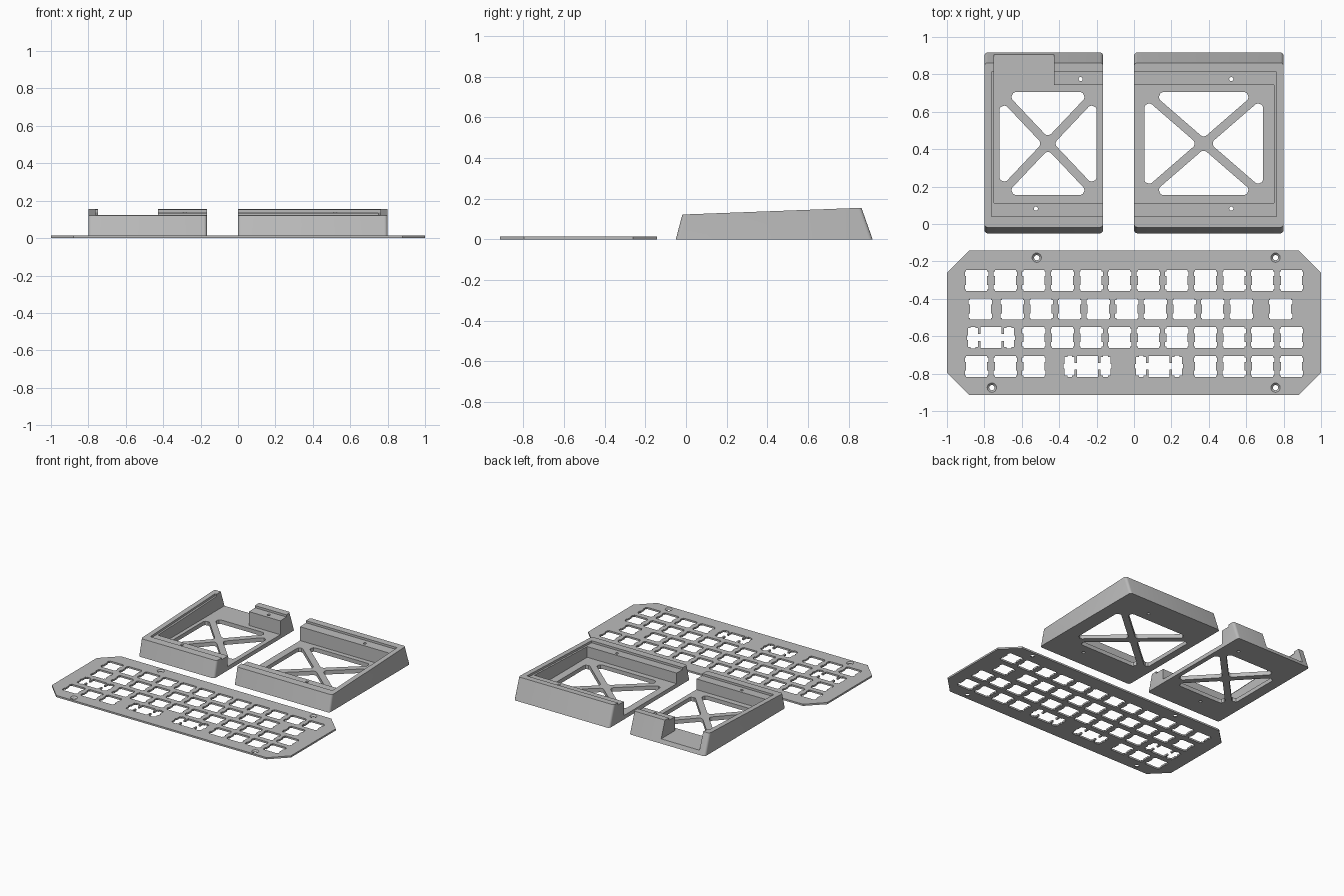
import bpy, bmesh, math
from mathutils import Vector

if "Cube" in bpy.data.objects:
    bpy.data.objects.remove(bpy.data.objects["Cube"])

grey = bpy.data.materials.new("light_grey")
grey.use_nodes = True
GREY = (0.5, 0.5, 0.5, 1)
grey.diffuse_color = GREY
grey.node_tree.nodes["Principled BSDF"].inputs["Base Color"].default_value = GREY


def finish(name, bm):
    bmesh.ops.recalc_face_normals(bm, faces=bm.faces)
    mesh = bpy.data.meshes.new(name)
    bm.to_mesh(mesh)
    bm.free()
    mesh.materials.append(grey)
    obj = bpy.data.objects.new(name, mesh)
    bpy.context.collection.objects.link(obj)
    return obj


def prism(name, outlines, lo, hi, axis="z", corner=0):
    """Extrude 2D outlines along x or z; corner rounds the upright edges of an x prism."""
    bm = bmesh.new()
    for pts in outlines:
        rings = [[bm.verts.new((v, *p) if axis == "x" else (*p, v)) for p in pts] for v in (lo, hi)]
        for ring in rings:
            bm.faces.new(ring)
        for i in range(len(pts)):
            j = (i + 1) % len(pts)
            bm.faces.new((rings[0][i], rings[0][j], rings[1][j], rings[1][i]))
    if corner:
        edges = [e for e in bm.edges if abs(e.verts[0].co.z - e.verts[1].co.z) > 0.08]
        bmesh.ops.bevel(bm, geom=edges, offset=corner, segments=4, profile=0.5, affect="EDGES")
    return finish(name, bm)


def cut(obj, cutter):
    """Subtract the cutter, bake the result and drop the cutter."""
    cutter.hide_render = True
    mod = obj.modifiers.new("cut", "BOOLEAN")
    mod.operation, mod.solver, mod.object = "DIFFERENCE", "EXACT", cutter
    bpy.context.view_layer.update()
    graph = bpy.context.evaluated_depsgraph_get()
    baked = bpy.data.meshes.new_from_object(obj.evaluated_get(graph))
    obj.modifiers.clear()
    obj.data = baked
    bpy.data.objects.remove(cutter)


def rect(x0, x1, y0, y1):
    return [(x0, y0), (x1, y0), (x1, y1), (x0, y1)]


def circle(x, y, r, n=20):
    return [(x + r * math.cos(math.tau * i / n), y + r * math.sin(math.tau * i / n)) for i in range(n)]


def rounded(points, r, steps=5):
    """Replace each corner of a polygon with an arc."""
    out, n = [], len(points)
    for i in range(n):
        p = Vector(points[i])
        a = (Vector(points[i - 1]) - p).normalized()
        b = (Vector(points[(i + 1) % n]) - p).normalized()
        half = a.angle(b) / 2
        centre = p + (a + b).normalized() * r / math.sin(half)
        ta, tb = (p + d * r / math.tan(half) - centre for d in (a, b))
        for k in range(steps + 1):
            out.append(tuple(centre + ta.lerp(tb, k / steps).normalized() * r))
    return out


def mirrored(quarter, x, y, scale):
    """Complete a quarter outline by mirroring it in both axes."""
    flip = quarter[::-1]
    pts = (quarter + [(-a, b) for a, b in flip] + [(-a, -b) for a, b in quarter]
           + [(a, -b) for a, b in flip])
    return [(x + a * scale, y + b * scale) for a, b in pts]


def smooth(obj):
    bpy.ops.object.select_all(action="DESELECT")
    obj.select_set(True)
    bpy.context.view_layer.objects.active = obj
    bpy.ops.object.shade_smooth_by_angle(angle=math.radians(30))


# Key plate: chamfered sheet with rows of notched key openings
UNIT = 0.1529
MM = UNIT / 19.05
PLATE = 0.013
SINGLE = [(7, 2.9), (7.8, 2.9), (7.8, 6), (7, 6), (7, 7)]
WIDE = [(16, 1.4), (15.2, 1.4), (15.2, 6.3), (13.5, 6.3), (13.5, 7.2), (10.3, 7.2),
        (10.3, 6.3), (8.6, 6.3), (8.6, 2.3), (7, 2.3), (7, 7)]
key_rows = [[1] * 12,
            [1.25] + [1] * 9 + [1.75],
            [2] + [1] * 10,
            [1] * 3 + [2.75, 2.25] + [1] * 4]
openings = []
for row, widths in enumerate(key_rows):
    x = -6 * UNIT
    for w in widths:
        shape = WIDE if w >= 2 else SINGLE
        openings.append(mirrored(shape, x + w * UNIT / 2, -0.302 - row * UNIT, MM))
        x += w * UNIT

plate = prism("key_plate", [[(-1, -0.795), (-0.88, -0.915), (0.88, -0.915), (1, -0.795),
                             (1, -0.26), (0.88, -0.142), (-0.88, -0.142), (-1, -0.26)]], 0, PLATE)
cut(plate, prism("key_cutter", openings, -0.1, 0.1))

# Countersunk screw holes in the plate
screws = [(-0.52, -0.18), (0.757, -0.18), (-0.76, -0.875), (0.757, -0.875)]
cut(plate, prism("screw_cutter", [circle(x, y, 0.014) for x, y in screws], -0.1, 0.1))
bm = bmesh.new()
for x, y in screws:
    cone = bmesh.ops.create_cone(bm, cap_ends=True, segments=20, radius1=0.013, radius2=0.037, depth=0.024)
    bmesh.ops.translate(bm, verts=cone["verts"], vec=(x, y, PLATE))
cut(plate, finish("countersink_cutter", bm))
smooth(plate)

# Case halves: wedge-shaped trays, open on the inner end
FLOOR = 0.03
SIDE = [(-0.05, 0), (0.917, 0), (0.862, 0.155), (-0.018, 0.122)]


def top_z(y):
    return 0.122 + (y + 0.018) * 0.0375


def windows(x0, x1, y0, y1, half_bar=0.023):
    """Four rounded triangles that leave an X brace between them."""
    cx, cy = (x0 + x1) / 2, (y0 + y1) / 2
    w, h = x1 - cx, y1 - cy
    diag = math.hypot(w, h)
    gx, gy = half_bar * diag / h, half_bar * diag / w
    tris = []
    for s in (-1, 1):
        tris.append([(cx, cy + s * gy), (cx - w + gx, cy + s * h), (cx + w - gx, cy + s * h)])
        tris.append([(cx + s * gx, cy), (cx + s * w, cy - h + gy), (cx + s * w, cy + h - gy)])
    return [rounded(t, 0.025) for t in tris]


def case_half(name, outer, inner, window_x, screw_holes):
    s = 1 if outer > inner else -1
    body = prism(name, [SIDE], min(outer, inner), max(outer, inner), "x", corner=0.018)
    end = inner - s * 0.1
    # Main cavity
    a, b = sorted((end, outer - s * 0.052))
    cut(body, prism("cavity_cutter", [rect(a, b, 0.113, 0.742)], FLOOR, 0.4))
    # Sloped ledge that seats the plate
    a, b = sorted((end, outer - s * 0.038))
    drop = 0.016
    ledge = [(0.04, top_z(0.04) - drop), (0.813, top_z(0.813) - drop), (0.813, 0.3), (0.04, 0.3)]
    cut(body, prism("ledge_cutter", [ledge], a, b, "x"))
    # Braced floor windows and screw holes
    cut(body, prism("window_cutter", windows(*window_x, 0.155, 0.705), -0.1, 0.1))
    cut(body, prism("hole_cutter", [circle(x, y, 0.011) for x, y in screw_holes], -0.1, 0.3))
    return body


right_case = case_half("case_half_wide", 0.8, 0, (0.055, 0.69), [(0.52, 0.775), (0.52, 0.082)])
left_case = case_half("case_half_narrow", -0.8, -0.165, (-0.72, -0.2), [(-0.285, 0.775), (-0.525, 0.082)])
# Opening through the back wall of the narrow half
cut(left_case, prism("back_cutter", [rect(-0.748, -0.427, 0.7, 1.1)], FLOOR, 0.4))
for case in (right_case, left_case):
    smooth(case)
